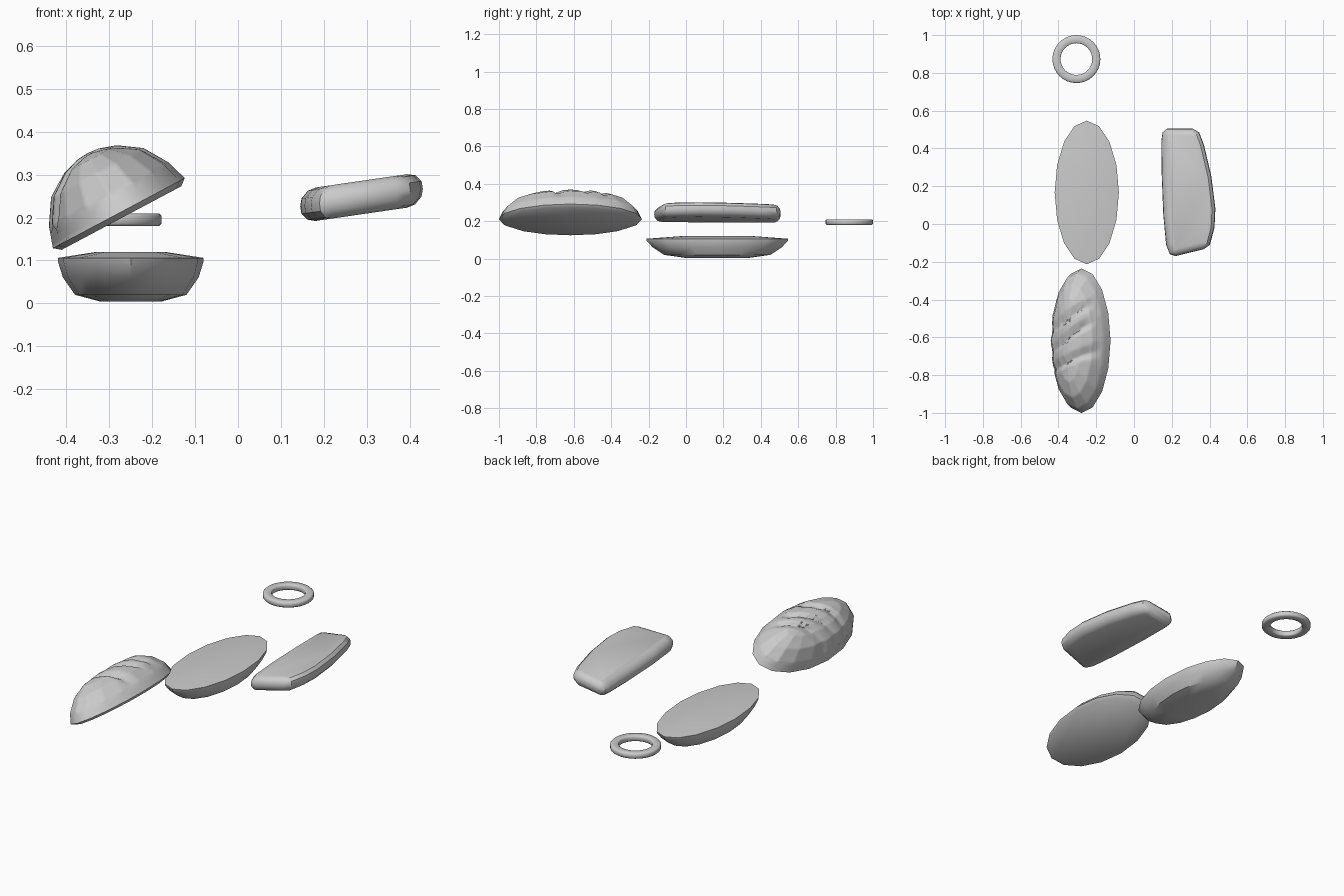
import bpy, bmesh, math
from mathutils import Matrix, Vector

if "Cube" in bpy.data.objects:
    bpy.data.objects.remove(bpy.data.objects["Cube"])


def finish(name, bm, angle=35):
    bmesh.ops.recalc_face_normals(bm, faces=bm.faces[:])
    me = bpy.data.meshes.new(name)
    bm.to_mesh(me)
    bm.free()
    ob = bpy.data.objects.new(name, me)
    bpy.context.collection.objects.link(ob)
    bpy.ops.object.select_all(action='DESELECT')
    ob.select_set(True)
    bpy.context.view_layer.objects.active = ob
    bpy.ops.object.shade_smooth_by_angle(angle=math.radians(angle))
    return ob


def loft(rings, closed=False, fan_top=None):
    """Skin a stack of equal-length rings; cap the ends unless closed."""
    bm = bmesh.new()
    vs = [[bm.verts.new(p) for p in r] for r in rings]
    n = len(vs[0])
    pairs = list(zip(vs, vs[1:])) + ([(vs[-1], vs[0])] if closed else [])
    for a, b in pairs:
        for i in range(n):
            j = (i + 1) % n
            bm.faces.new((a[i], a[j], b[j], b[i]))
    if not closed:
        bm.faces.new(vs[0][::-1])
        if fan_top is None:
            bm.faces.new(vs[-1])
        else:
            c = bm.verts.new(fan_top)
            for i in range(n):
                bm.faces.new((vs[-1][i], vs[-1][(i + 1) % n], c))
    return bm


def oval(rx, ry, z, n=16):
    return [(rx * math.cos(i * math.tau / n), ry * math.sin(i * math.tau / n), z)
            for i in range(n)]


# Bottom bun: shallow oval bowl with a faintly domed cut face
bm = loft([oval(*r) for r in [(.07, .17, .004), (.13, .285, .02), (.158, .345, .06),
                              (.169, .377, .095), (.17, .38, .106), (.08, .195, .12)]])
bm.transform(Matrix.Translation((-.25, .167, 0)))
finish("bottom_bun", bm)

# Top bun: tilted oval dome, refined so diagonal slashes can be pressed in
bm = loft([oval(*r) for r in [(.158, .355, -.007), (.174, .382, .006), (.158, .36, .056),
                              (.122, .30, .113), (.07, .22, .148), (.03, .13, .161)]],
          fan_top=(0, 0, .164))
edges = [e for e in bm.edges if min(v.co.z for v in e.verts) > .003
         and max(v.co.z for v in e.verts) > .02]
bmesh.ops.subdivide_edges(bm, edges=edges, cuts=8, use_grid_fill=True)
bm.transform(Matrix.Translation((-.275, -.618, .205)) @ Matrix.Rotation(math.radians(-28), 4, 'Y'))
bm.normal_update()
slashes = [((-.43, -.57), (-.21, -.43)), ((-.43, -.68), (-.20, -.52)), ((-.43, -.78), (-.17, -.68))]
moves = []
for v in bm.verts:
    if v.normal.z < -.2:
        continue
    for (ax, ay), (bx, by) in slashes:
        t = (v.co.x - ax) / (bx - ax)
        if not -.05 < t < 1:
            continue
        d = v.co.y - (ay + (by - ay) * t + .02 * math.sin(math.pi * t))
        w = .05 if d > 0 else .02
        k = max(0, 1 - abs(d) / w) * min(1, (1 - t) * 4, .4 + 3 * max(t, 0))
        if k > 0:
            moves.append((v, v.normal * (-.018 * k)))
for v, m in moves:
    v.co += m
finish("top_bun", bm, 50)

# Patty: rounded slab with an uneven outline, leaning up to the right
outline = [(.145, .44), (.151, .485), (.175, .505), (.31, .505), (.345, .485), (.37, .42),
           (.41, .25), (.431, .08), (.426, -.02), (.402, -.11), (.37, -.133), (.22, -.17),
           (.19, -.16), (.17, -.11), (.155, .05), (.146, .28)]


def slab_ring(inset, h):
    pts = [Vector(p) for p in outline]
    out = []
    for i, p in enumerate(pts):
        d = (pts[(i + 1) % len(pts)] - pts[i - 1]).normalized()
        q = p + Vector((d.y, -d.x)) * inset
        out.append((q.x, q.y, .247 + .145 * (q.x - .29) + h))
    return out


bm = loft([slab_ring(*r) for r in [(.037, -.039), (.018, -.034), (.003, -.018), (0, 0),
                                   (.003, .018), (.018, .034), (.037, .039)]])
finish("patty", bm)

# Onion ring: flat band with softened edges
prof = [(.084, .184), (.088, .18), (.121, .18), (.127, .186), (.127, .204),
        (.121, .21), (.088, .21), (.084, .206)]
bm = loft([oval(r, r, z, 32) for r, z in prof], closed=True)
bm.transform(Matrix.Translation((-.305, .873, 0)))
finish("onion_ring", bm, 50)
